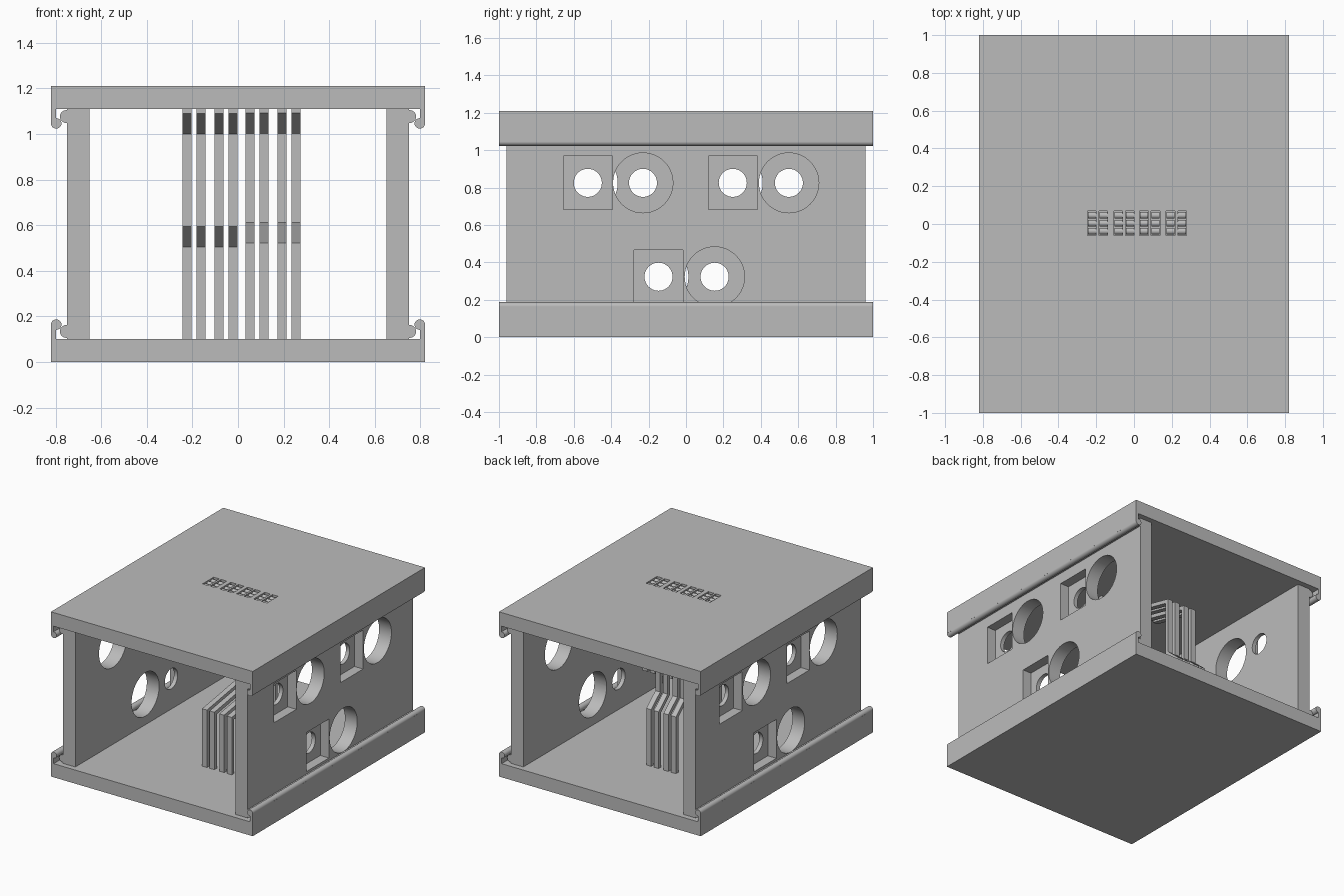
import bpy, bmesh, math
from mathutils import Matrix

if "Cube" in bpy.data.objects:
    bpy.data.objects.remove(bpy.data.objects["Cube"])

grey = bpy.data.materials.new("plain_grey")
grey.use_nodes = True
colour = (0.5, 0.5, 0.5, 1)
grey.diffuse_color = colour
grey.node_tree.nodes["Principled BSDF"].inputs["Base Color"].default_value = colour


def finish(name, bm):
    mesh = bpy.data.meshes.new(name)
    bmesh.ops.recalc_face_normals(bm, faces=bm.faces)
    bm.to_mesh(mesh)
    bm.free()
    mesh.materials.append(grey)
    obj = bpy.data.objects.new(name, mesh)
    bpy.context.collection.objects.link(obj)
    return obj


def box(name, x, y, z):
    bm = bmesh.new()
    bmesh.ops.create_cube(bm, size=1)
    for v in bm.verts:
        for i, (lo, hi) in enumerate((x, y, z)):
            v.co[i] = lo if v.co[i] < 0 else hi
    return finish(name, bm)


def cylinder(name, axis, centre, radius, length, sides=48):
    turn = Matrix.Rotation(math.pi / 2, 4, "Y" if axis == "X" else "X")
    bm = bmesh.new()
    bmesh.ops.create_cone(bm, cap_ends=True, segments=sides, radius1=radius,
                          radius2=radius, depth=length,
                          matrix=Matrix.Translation(centre) @ turn)
    return finish(name, bm)


def select(obj):
    bpy.ops.object.select_all(action="DESELECT")
    obj.select_set(True)
    bpy.context.view_layer.objects.active = obj


def smooth(obj):
    select(obj)
    bpy.ops.object.shade_smooth_by_angle(angle=math.radians(35))


def cut(obj, cutter):
    mod = obj.modifiers.new("cut", "BOOLEAN")
    mod.operation, mod.solver, mod.object = "DIFFERENCE", "EXACT", cutter
    select(obj)
    bpy.ops.object.modifier_apply(modifier=mod.name)
    bpy.data.objects.remove(cutter)


HEIGHT, SLAB = 1.21, 0.10
HALF_X, WALL_IN, WALL_OUT, WALL_Y = 0.82, 0.65, 0.75, 0.96
wire_x = [-0.223, -0.162, -0.083, -0.022, 0.053, 0.114, 0.193, 0.255]

# Top and bottom covers
bottom = box("bottom_cover", (-HALF_X, HALF_X), (-1, 1), (0, SLAB))
top = box("top_cover", (-HALF_X, HALF_X), (-1, 1), (HEIGHT - SLAB, HEIGHT))
for x in wire_x:
    cut(top, box("slot_cutter", (x - 0.023, x + 0.023), (-0.06, 0.068), (HEIGHT - 0.05, HEIGHT + 0.1)))

for side, sx in (("left", 1), ("right", -1)):
    # Clip arms with rounded hooks, and the wall ribs they hold
    for level, sz in (("bottom", 0), ("top", 1)):
        def height(z):
            return HEIGHT - z if sz else z
        tag = f"{level}_{side}"
        box(f"clip_arm_{tag}", sorted((sx * 0.798, sx * HALF_X)), (-1, 1),
            sorted((height(SLAB - 0.01), height(0.165))))
        smooth(cylinder(f"clip_hook_{tag}", "Y", (sx * 0.797, 0, height(0.164)), 0.023, 2, 24))
        smooth(cylinder(f"wall_rib_{tag}", "Y", (sx * 0.753, 0, height(0.134)), 0.028, 2 * WALL_Y, 24))

    # Side wall with round openings and stepped square pockets
    wall = box(f"{side}_wall", sorted((sx * WALL_IN, sx * WALL_OUT)),
               (-WALL_Y, WALL_Y), (SLAB, HEIGHT - SLAB))
    for a, b, z in ((-0.525, -0.23, 0.825), (0.25, 0.55, 0.825), (-0.147, 0.153, 0.323)):
        pocket_y, round_y = (a, b) if sx > 0 else (b, a)
        cut(wall, box("pocket_cutter", sorted((sx * 0.68, sx * 0.9)),
                      (pocket_y - 0.131, pocket_y + 0.131), (z - 0.143, z + 0.143)))
        for y, r in ((pocket_y, 0.075), (round_y, 0.16)):
            cut(wall, cylinder("hole_cutter", "X", (sx * 0.7, y, z), r, 0.4))
    smooth(wall)


# Bent contact strips
def strip(name, x, path):
    bm = bmesh.new()
    rows = [[bm.verts.new((x + d, y, z)) for d in (-0.0195, 0.0195)] for y, z in path]
    for (a, b), (c, d) in zip(rows, rows[1:]):
        bm.faces.new((a, b, d, c))
    obj = finish(name, bm)
    mod = obj.modifiers.new("thickness", "SOLIDIFY")
    mod.thickness, mod.offset, mod.use_even_offset = 0.028, 0, True


for i, x in enumerate(wire_x):
    low, high = (0.45, 0.345) if x < 0 else (-0.45, 0.1)
    strip(f"contact_strip_{i + 1}", x,
          [(low, SLAB), (low, 0.51), (high, 0.6), (high, 1.01), (-0.03, 1.1), (-0.03, 1.15)])
    for j, y in enumerate((-0.038, 0.004, 0.046)):
        smooth(cylinder(f"contact_tip_{i + 1}_{j + 1}", "X", (x, y, HEIGHT - 0.024), 0.018, 0.042, 16))
